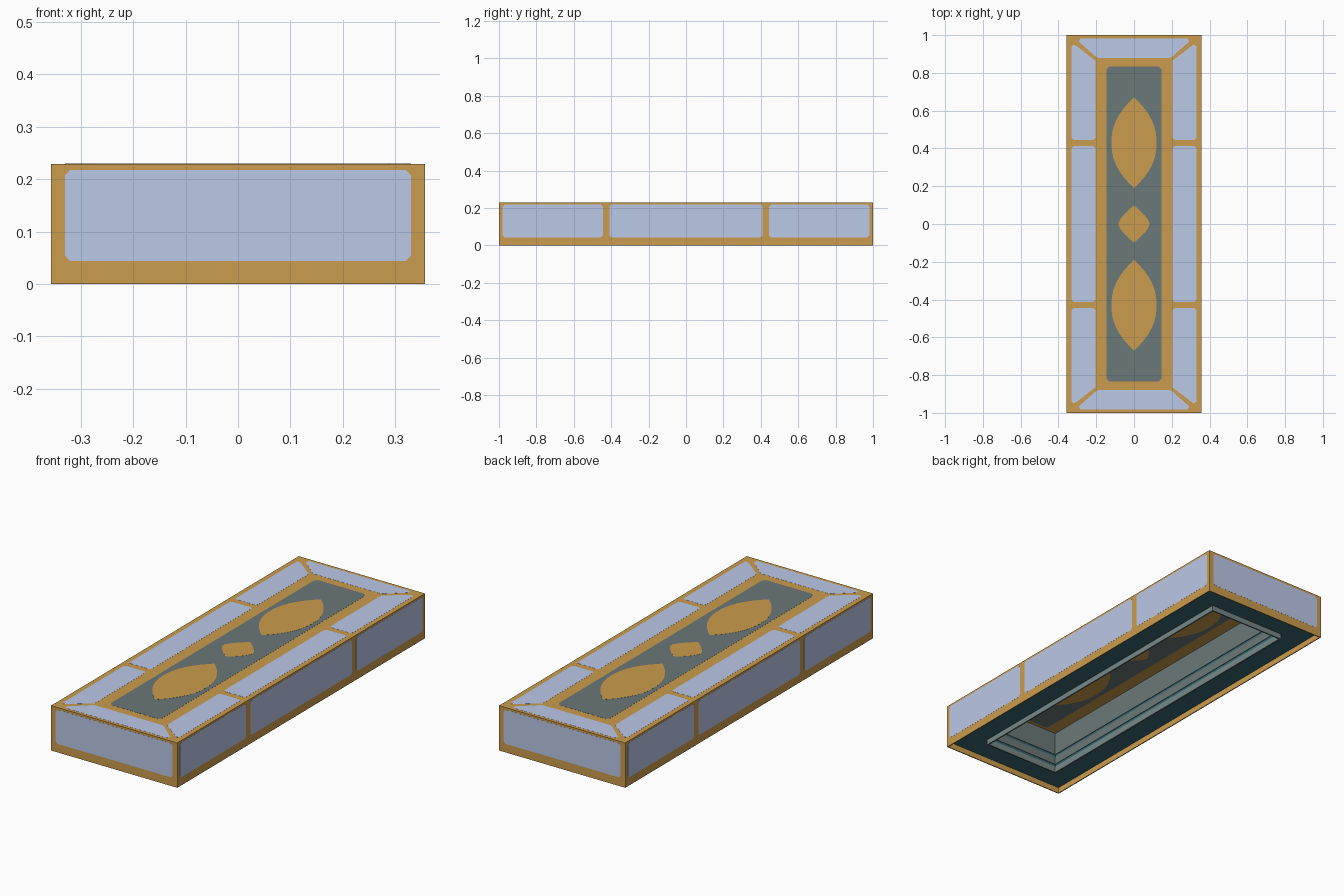
import bpy, bmesh
from mathutils import Vector

if "Cube" in bpy.data.objects:
    bpy.data.objects.remove(bpy.data.objects["Cube"])


def material(name, rgb):
    m = bpy.data.materials.new(name)
    lin = [((c / 255 + 0.055) / 1.055) ** 2.4 for c in rgb]
    m.diffuse_color = (*lin, 1)
    m.use_nodes = True
    m.node_tree.nodes["Principled BSDF"].inputs["Base Color"].default_value = m.diffuse_color
    return m


WOOD = material("ochre trim", (203, 156, 77))
BLUE = material("pale blue panel", (188, 201, 232))
GREY = material("grey green", (107, 120, 120))
RIM = material("light grey green", (118, 136, 136))
TEAL = material("dark teal", (55, 103, 112))


def finish(name, bm, mat):
    bmesh.ops.recalc_face_normals(bm, faces=bm.faces)
    me = bpy.data.meshes.new(name)
    bm.to_mesh(me)
    bm.free()
    me.materials.append(mat)
    ob = bpy.data.objects.new(name, me)
    bpy.context.collection.objects.link(ob)
    return ob


def frame(name, outer, inner, z0, z1, mat):
    """Rectangular ring from half-sizes (x, y)."""
    bm = bmesh.new()
    signs = [(-1, -1), (1, -1), (1, 1), (-1, 1)]
    loops = [[bm.verts.new((sx * h[0], sy * h[1], z)) for sx, sy in signs]
             for h, z in ((outer, z0), (outer, z1), (inner, z1), (inner, z0))]
    for k in range(4):
        a, b = loops[k], loops[(k + 1) % 4]
        for i in range(4):
            j = (i + 1) % 4
            bm.faces.new((a[i], a[j], b[j], b[i]))
    return finish(name, bm, mat)


def plate(name, pts, origin, u, v, mat, lift=0.0005):
    """Thin plate on a flat side; u x v points outwards."""
    o, u, v = Vector(origin), Vector(u), Vector(v)
    n = u.cross(v)
    bm = bmesh.new()
    low = [bm.verts.new(o + u * p + v * q - n * 0.0005) for p, q in pts]
    top = [bm.verts.new(o + u * p + v * q + n * lift) for p, q in pts]
    bm.faces.new(top)
    bm.faces.new(low[::-1])
    for i in range(len(pts)):
        j = (i + 1) % len(pts)
        bm.faces.new((low[i], low[j], top[j], top[i]))
    return finish(name, bm, mat)


def rect(a0, a1, b0, b1, c=0.01):
    """Rectangle outline with small clipped corners."""
    return [(a0 + c, b0), (a1 - c, b0), (a1, b0 + c), (a1, b1 - c),
            (a1 - c, b1), (a0 + c, b1), (a0, b1 - c), (a0, b0 + c)]


def lens(cy, w, h, power, n=20):
    """Pointed oval outline."""
    ts = [-1 + 2 * i / n for i in range(n + 1)]
    right = [(w * (1 - abs(t) ** power), cy + h * t) for t in ts]
    left = [(-x, y) for x, y in reversed(right[1:-1])]
    return right + left


X, Y, Z = 0.3565, 0.9995, 0.2293
UX, UY, UZ = (1, 0, 0), (0, 1, 0), (0, 0, 1)
NX, NY = (-1, 0, 0), (0, -1, 0)

# hollow case: four thin walls and a lid
frame("case_walls", (X, Y), (X - 0.005, Y - 0.005), 0, Z, WOOD)
bm = bmesh.new()
bmesh.ops.create_cube(bm, size=1)
for vert in bm.verts:
    vert.co = (vert.co.x * 2 * (X - 0.0005), vert.co.y * 2 * (Y - 0.0005),
               Z - 0.004 + vert.co.z * 0.008)
finish("case_lid", bm, WOOD)

# end panels
for side, o, u in (("front", (0, -Y, 0), UX), ("back", (0, Y, 0), NX)):
    plate(side + "_panel", rect(-0.33, 0.33, 0.044, 0.218), o, u, UZ, BLUE)

# three panels on each long side
for side, o, u in (("right", (X, 0, 0), UY), ("left", (-X, 0, 0), NY)):
    for i, (a, b) in enumerate(((-0.98, -0.445), (-0.41, 0.41), (0.445, 0.98))):
        plate(f"{side}_panel_{i + 1}", rect(a, b, 0.042, 0.219), o, u, UZ, BLUE)

# border panels on the lid, mirrored
TOP = (0, 0, Z)
for s in (-1, 1):
    side = "left" if s < 0 else "right"
    plate(f"lid_{side}_middle", rect(*sorted((s * 0.205, s * 0.33)), -0.412, 0.412),
          TOP, UX, UY, BLUE)
    for t in (-1, 1):
        end = "front" if t < 0 else "back"
        pts = [(0.215, 0.445), (0.32, 0.445), (0.33, 0.455), (0.33, 0.94), (0.32, 0.95),
               (0.305, 0.943), (0.205, 0.865), (0.205, 0.455)]
        plate(f"lid_{side}_{end}", [(s * x, t * y) for x, y in pts], TOP, UX, UY, BLUE)
for t in (-1, 1):
    end = "front" if t < 0 else "back"
    pts = [(-0.19, 0.88), (0.19, 0.88), (0.205, 0.888), (0.292, 0.965), (0.285, 0.983),
           (-0.285, 0.983), (-0.292, 0.965), (-0.205, 0.888)]
    plate(f"lid_{end}_end", [(x, t * y) for x, y in pts], TOP, UX, UY, BLUE)

# centre field with ovals, on the lid and on its underside
for side, o, v in (("lid", TOP, UY), ("ceiling", (0, 0, Z - 0.008), NY)):
    plate(side + "_field", rect(-0.145, 0.145, -0.835, 0.835, 0.015), o, UX, v, GREY)
    plate(side + "_front_oval", lens(-0.43, 0.12, 0.24, 2.2), o, UX, v, WOOD, 0.001)
    plate(side + "_back_oval", lens(0.43, 0.12, 0.24, 2.2), o, UX, v, WOOD, 0.001)
    plate(side + "_small_oval", lens(0, 0.083, 0.098, 1.5), o, UX, v, WOOD, 0.001)

# recessed underside with a thin raised rim around the opening
frame("underside", (X - 0.003, Y - 0.003), (0.215, 0.856), 0.03, 0.036, TEAL)
frame("opening_rim", (0.218, 0.859), (0.211, 0.852), 0.002, 0.034, RIM)

# lining of the opening, with dark grooves between the bands
frame("lining_groove", (0.222, 0.863), (0.214, 0.855), 0.033, 0.11, TEAL)
frame("lining_band", (0.22, 0.861), (0.211, 0.852), 0.048, 0.09, GREY)
frame("lining_wall", (0.22, 0.861), (0.211, 0.852), 0.103, Z - 0.006, GREY)
